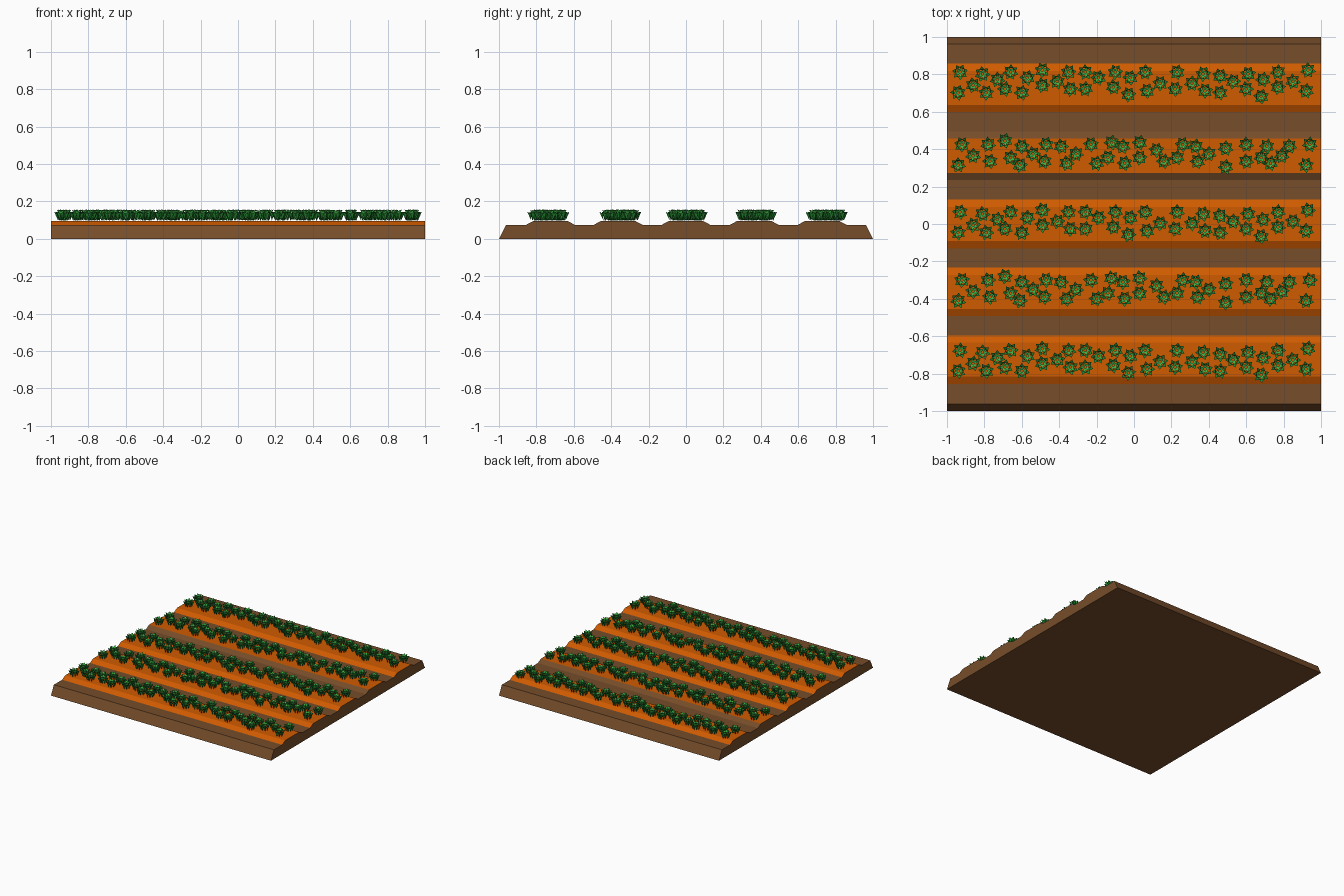
import bpy, bmesh, math, random
from mathutils import Vector

if "Cube" in bpy.data.objects:
    bpy.data.objects.remove(bpy.data.objects["Cube"])

random.seed(4)


def srgb(r, g, b):
    return [((c / 255 + 0.055) / 1.055) ** 2.4 if c > 10 else c / 3295 for c in (r, g, b)] + [1]


def material(name, rgb):
    m = bpy.data.materials.new(name)
    m.diffuse_color = srgb(*rgb)
    m.use_nodes = True
    m.node_tree.nodes["Principled BSDF"].inputs["Base Color"].default_value = m.diffuse_color
    return m


brown = material("brown_soil", (118, 77, 42))
orange = material("orange_soil", (207, 91, 0))
dark = material("dark_green", (34, 130, 46))
light = material("light_green", (62, 174, 70))


def finish(name, bm, mats):
    me = bpy.data.meshes.new(name)
    bm.to_mesh(me)
    bm.free()
    for m in mats:
        me.materials.append(m)
    ob = bpy.data.objects.new(name, me)
    bpy.context.collection.objects.link(ob)
    return ob


# Soil bed: one furrowed profile (y, z) extruded along x
BED, TOP = 0.075, 0.096
RIDGES = [-0.725, -0.363, 0.0, 0.365, 0.728]
profile = [(-1, 0), (-0.962, BED)]
for c in RIDGES:
    profile += [(c - 0.13, BED), (c - 0.091, TOP), (c + 0.091, TOP), (c + 0.13, BED)]
profile += [(0.962, BED), (1, 0)]

bm = bmesh.new()
left = [bm.verts.new((-1, y, z)) for y, z in profile]
right = [bm.verts.new((1, y, z)) for y, z in profile]
n = len(profile)
for i in range(n):
    j = (i + 1) % n
    bm.faces.new((left[i], left[j], right[j], right[i]))
bm.faces.new(left)
bm.faces.new(right[::-1])
bmesh.ops.recalc_face_normals(bm, faces=bm.faces)
# Ridges are orange; the fourth one only on its flat top
for f in bm.faces:
    z = f.calc_center_median().z
    on_ridge = z > BED + 0.004 and abs(f.normal.x) < 0.5
    fourth = abs(f.calc_center_median().y - RIDGES[3]) < 0.15
    f.material_index = int(on_ridge and (not fourth or f.normal.z > 0.99))
finish("soil_bed", bm, [brown, orange])


# Plants: leafy rosettes of broad three-sided spikes
def leaf(bm, origin, angle, shoulder, end, keel, width, mat):
    out = Vector((math.cos(angle), math.sin(angle), 0))
    side = Vector((-out.y, out.x, 0)) * width

    def at(p):
        return origin + out * p[0] + Vector((0, 0, p[1]))

    a, b, tip, low = [bm.verts.new(p) for p in (
        at(shoulder) - side, at(shoulder) + side, at(end), at(keel))]
    for tri in ((a, tip, b), (a, low, tip), (b, tip, low), (a, b, low)):
        bm.faces.new(tri).material_index = mat


LAYERS = [  # leaf count, (radius, height) of shoulder, tip and keel, half width, colour
    (7, (0.024, 0.036), (0.043, 0.047), (0.022, 0.0), 0.0135, 0),
    (5, (0.006, 0.046), (0.029, 0.058), (0.012, 0.024), 0.0135, 1),
]


def rosette(bm, x, y):
    turn = random.uniform(0, math.tau)
    for k, (count, shoulder, end, keel, width, mat) in enumerate(LAYERS):
        for i in range(count):
            leaf(bm, Vector((x, y, TOP + 0.002)), turn + k * 0.5 + math.tau * i / count,
                 shoulder, end, keel, width, mat)


# Two planting patterns in hundredths: (x, offset from row centre)
ODD = [(-93, 8), (-81, 7), (-73, 4), (-66, 8), (-57, 5), (-49, 9), (-94, -3), (-86, 1),
       (-79, -3), (-69, -1), (-60, -3), (-49, 1), (-41, 3), (-35, 8), (-34, -1), (-26, 8),
       (-26, -1), (-19, 5), (-10, 8), (-11, 0), (-3, -4), (-2, 5), (6, 8), (7, -2), (14, 2),
       (23, 8), (22, -1), (31, 2), (37, 7), (38, -2), (46, 6), (46, -3), (53, 3), (61, 7),
       (60, -1), (69, 4), (68, -5), (77, 8), (77, 0), (85, 3), (93, 9), (92, -2)]
EVEN = [(-92, 6), (-78, 6), (-69, 8), (-60, 5), (-94, -5), (-86, 0), (-77, -3), (-66, -1),
        (-61, -5), (-54, 1), (-47, 6), (-48, -3), (-39, 5), (-36, -4), (-31, 1), (-23, 6),
        (-20, -4), (-12, 7), (-14, -1), (-5, -4), (-6, 5), (3, 7), (3, -1), (12, 3), (16, -3),
        (26, 6), (23, -1), (33, 5), (34, -3), (40, 1), (49, 4), (49, -6), (60, 6), (60, -3),
        (71, 5), (68, -1), (73, -4), (83, 5), (79, 0), (94, 6), (92, -5)]
ROW_CENTRES = [-0.756, -0.36, -0.016, 0.365, 0.732]

for r, c in enumerate(ROW_CENTRES):
    bm = bmesh.new()
    for px, dy in (EVEN if r % 2 else ODD):
        rosette(bm, px / 100, c + dy / 100)
    finish(f"plant_row_{r + 1}", bm, [dark, light])
